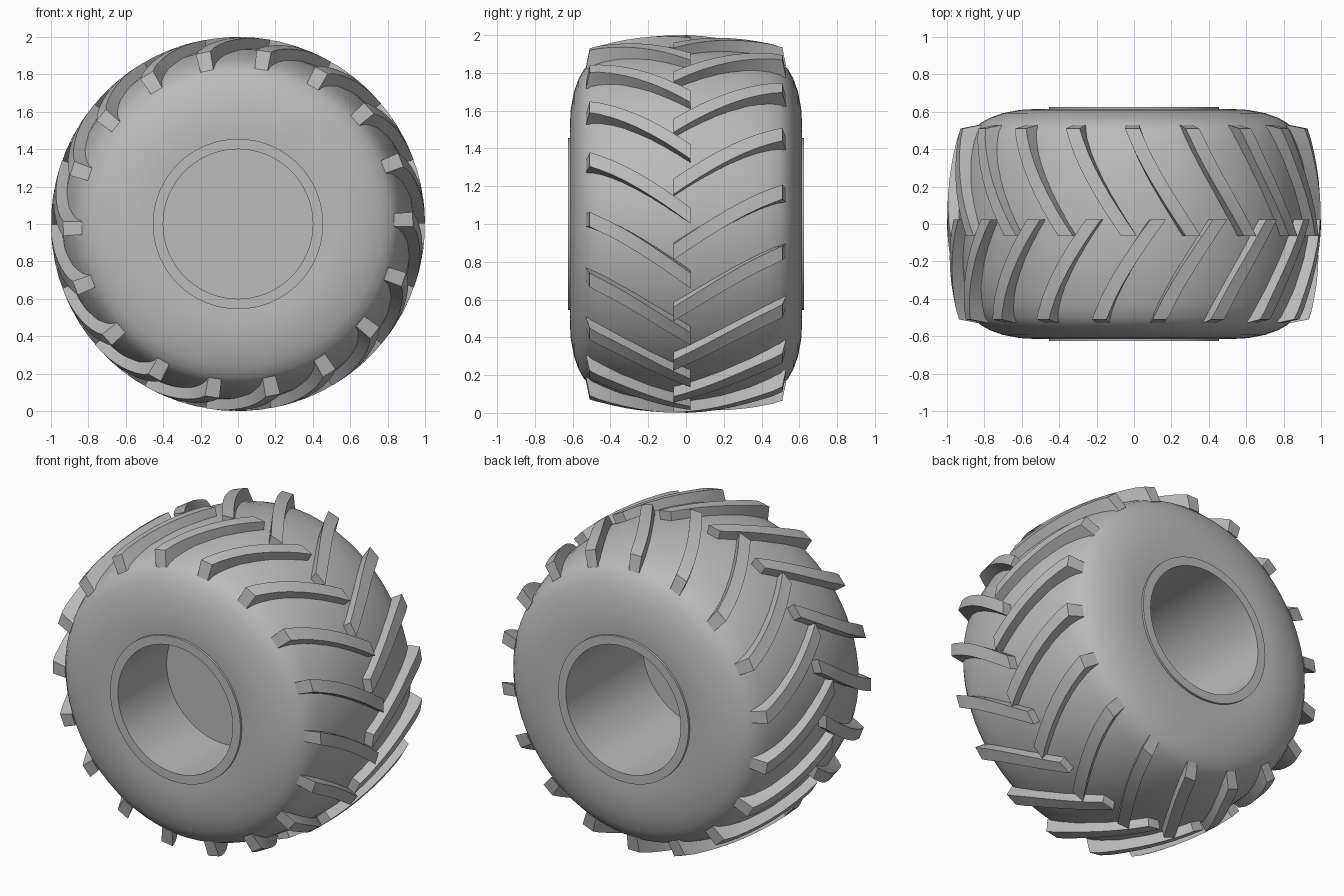
import bpy, bmesh
from math import cos, sin, radians, tau

cube = bpy.data.objects.get("Cube")
if cube:
    bpy.data.objects.remove(cube, do_unlink=True)

rubber = bpy.data.materials.new("grey rubber")
rubber.use_nodes = True
grey = (0.5, 0.5, 0.5, 1)
rubber.diffuse_color = grey
rubber.node_tree.nodes["Principled BSDF"].inputs["Base Color"].default_value = grey


def polar(r, angle, y):
    """Point around the wheel axle, which runs along y at z = 1."""
    return (r * cos(angle), y, 1 + r * sin(angle))


def finish(bm, name, smooth_angle):
    bmesh.ops.recalc_face_normals(bm, faces=bm.faces)
    mesh = bpy.data.meshes.new(name)
    bm.to_mesh(mesh)
    bm.free()
    mesh.materials.append(rubber)
    ob = bpy.data.objects.new(name, mesh)
    bpy.context.collection.objects.link(ob)
    if smooth_angle:
        bpy.ops.object.select_all(action="DESELECT")
        ob.select_set(True)
        bpy.context.view_layer.objects.active = ob
        bpy.ops.object.shade_smooth_by_angle(angle=radians(smooth_angle))
    return ob


def loft(bm, rows, closed):
    """Skin consecutive rows of points with quads."""
    rows = [[bm.verts.new(p) for p in row] for row in rows]
    for a, b in zip(rows, rows[1:] + rows[:1] if closed else rows[1:]):
        n = len(a)
        for i in range(n):
            j = (i + 1) % n
            bm.faces.new((a[i], a[j], b[j], b[i]))
    return rows


def revolve(name, profile, closed=False, segments=72):
    bm = bmesh.new()
    loft(bm, [[polar(r, tau * i / segments, y) for i in range(segments)]
              for r, y in profile], closed)
    return finish(bm, name, 35)


# Rounded tyre carcass: half profile mirrored across the middle
half = [(0.44, 0.61), (0.52, 0.615), (0.61, 0.61), (0.70, 0.593), (0.77, 0.568),
        (0.82, 0.54), (0.855, 0.50), (0.88, 0.44), (0.91, 0.34), (0.935, 0.18)]
revolve("tyre_body", half + [(0.945, 0)] + [(r, -y) for r, y in reversed(half)])

# Wheel sleeve with a flat lip on both sides
revolve("wheel_sleeve", [(0.455, -0.58), (0.455, -0.625), (0.40, -0.625),
                         (0.40, 0.625), (0.455, 0.625), (0.455, 0.58)])

# Disc closing the sleeve
bm = bmesh.new()
bm.faces.new([bm.verts.new(polar(0.402, tau * i / 72, -0.14)) for i in range(72)])
finish(bm, "wheel_disc", 0)

# Curved tread lugs, staggered between the two halves
LUGS, STEPS, HALF_WIDTH = 18, 8, radians(2.4)


def tread(name, side, inner_y, lead):
    bm = bmesh.new()
    for k in range(LUGS):
        rows = []
        for s in range(STEPS + 1):
            t = s / STEPS
            y = side * 0.53 * (1 - t) + inner_y * t
            mid = radians(lead - 19 * t ** 1.25) + tau * k / LUGS
            top = 1 - 0.23 * y * y
            base = top - 0.10
            y_top = y - side * 0.02 if s == 0 else y
            lo, hi = mid - HALF_WIDTH, mid + HALF_WIDTH
            rows.append([polar(base, lo, y), polar(top, lo, y_top),
                         polar(top, hi, y_top), polar(base, hi, y)])
        rows = loft(bm, rows, False)
        bm.faces.new(rows[0])
        bm.faces.new(rows[-1])
    finish(bm, name, 30)


tread("front_tread_lugs", -1, 0.025, 1.5)
tread("back_tread_lugs", 1, -0.065, 10.5)
